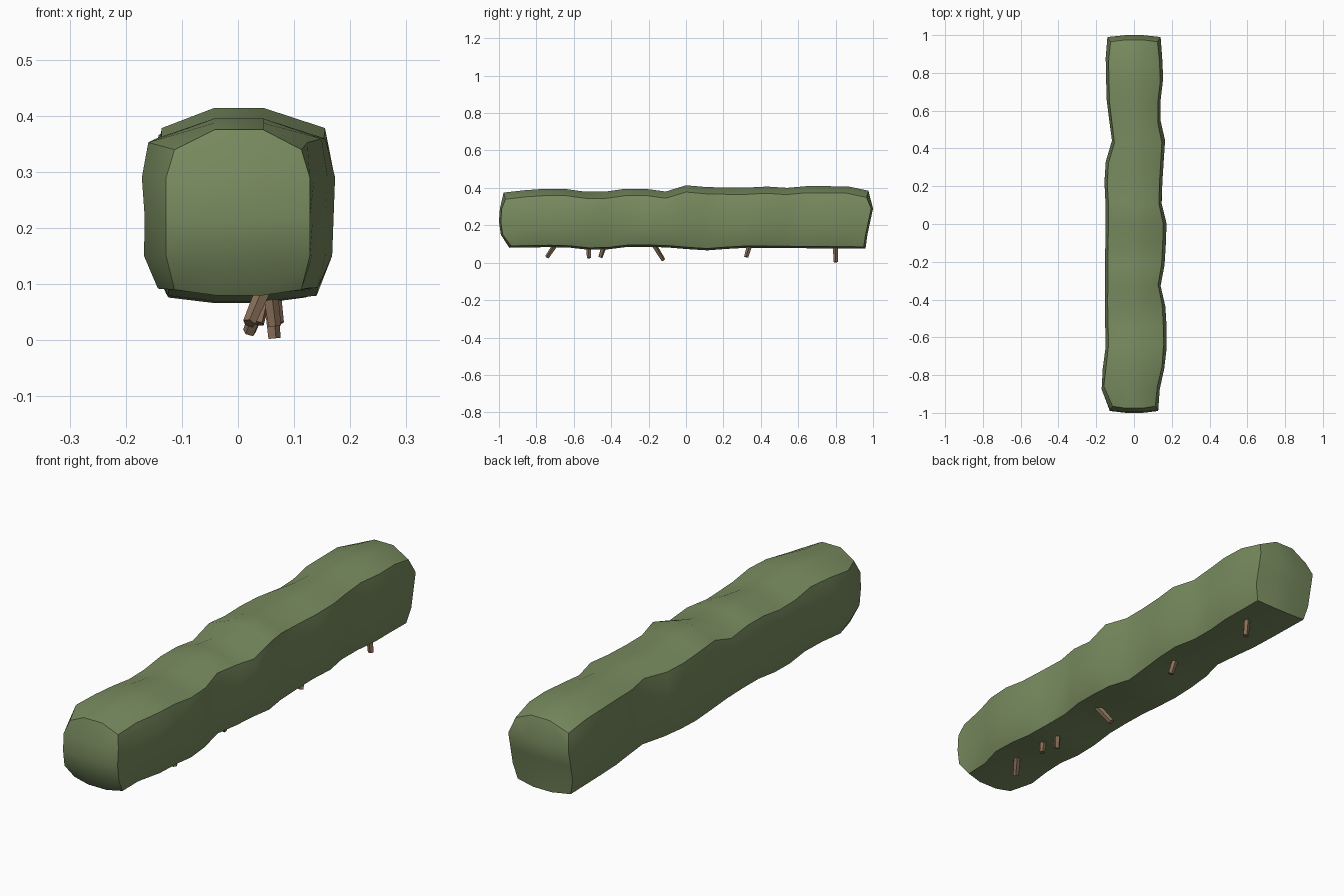
import bpy, bmesh, random
from math import pi
from mathutils import Vector, Matrix

if "Cube" in bpy.data.objects:
    bpy.data.objects.remove(bpy.data.objects["Cube"])

random.seed(4)

def material(name, color):
    m = bpy.data.materials.new(name)
    m.diffuse_color = (*color, 1)
    m.use_nodes = True
    m.node_tree.nodes["Principled BSDF"].inputs["Base Color"].default_value = m.diffuse_color
    return m

green = material("leaf_green", (0.19, 0.26, 0.115))
brown = material("twig_brown", (0.24, 0.155, 0.095))

def lerp(table, y):
    """Piecewise linear outline lookup."""
    if y <= table[0][0]:
        return table[0][1]
    for (a, p), (b, q) in zip(table, table[1:]):
        if y <= b:
            return p + (q - p) * (y - a) / (b - a)
    return table[-1][1]

# Wavy outlines of the hedge along its length
LEFT = [(-.97, -.13), (-.86, -.178), (-.65, -.15), (-.42, -.155), (.1, -.15), (.2, -.158),
        (.33, -.15), (.43, -.115), (.54, -.13), (.65, -.145), (.88, -.15), (.97, -.145)]
RIGHT = [(-.97, .13), (-.82, .14), (-.73, .173), (-.55, .173), (-.42, .165), (-.33, .14),
         (-.2, .165), (.02, .173), (.12, .143), (.22, .15), (.45, .165), (.52, .14),
         (.65, .14), (.76, .155), (.97, .145)]
TOP = [(-.97, .375), (-.8, .395), (-.62, .395), (-.55, .38), (-.43, .38), (-.33, .395),
       (-.2, .395), (-.11, .38), (0, .414), (.08, .405), (.3, .4), (.42, .408),
       (.54, .4), (.64, .41), (.87, .408), (.96, .385)]
BOTTOM = [(-.93, .08), (-.65, .085), (-.55, .069), (-.43, .07), (-.32, .085), (-.14, .085),
          (.1, .065), (.3, .08), (.95, .075)]

NX, NY, NZ = 3, 18, 4
ZS = [.085, .15, .22, .29, .357]           # row heights
SIDE = [.82, .97, .985, 1, .9]             # side bulge per row
FRONT_Y = [-.935, -.98, -.99, -.985, -.965]  # end bulge per row
BACK_Y = [.95, .96, .975, .99, .965]

def point(i, j, k):
    inner = i in (1, 2)
    t = j / NY
    y0, y1 = FRONT_Y[k], BACK_Y[k]
    if inner:
        y0, y1 = y0 - .01, y1 + .01
    y = y0 + (y1 - y0) * t
    end = j in (0, NY)
    # columns across the width
    side = lerp(LEFT, y) if i < 2 else lerp(RIGHT, y)
    x = side * SIDE[k] if not inner else (-.042 if i == 1 else .045)
    if end and not inner:
        x = (-1 if i == 0 else 1) * (.113 if k in (0, 4) else .128)
        if j == NY:
            x *= 1.1
    # rows up the height
    z = ZS[k]
    if k == 0:
        z = lerp(BOTTOM, y) + (0 if inner else .01)
    elif k == NZ:
        z = lerp(TOP, y) - (0 if inner else .036)
    return Vector((x, y, z))

# Hedge body: lattice box with six gridded faces
bm = bmesh.new()
verts = {}
def vert(*key):
    if key not in verts:
        verts[key] = bm.verts.new(point(*key))
    return verts[key]

def patch(nu, nv, key, tag):
    for u in range(nu):
        for v in range(nv):
            f = bm.faces.new([vert(*key(u + a, v + b)) for a, b in ((0, 0), (1, 0), (1, 1), (0, 1))])
            f.material_index = 0
            f.smooth = True
            sides[f] = tag

sides = {}
for n in (0, 1):
    patch(NY, NZ, lambda u, v: (n * NX, u, v), ("x", n))
    patch(NX, NZ, lambda u, v: (u, n * NY, v), ("y", n))
    patch(NX, NY, lambda u, v: (u, v, n * NZ), ("z", n))
bmesh.ops.recalc_face_normals(bm, faces=bm.faces)
# Hard creases only where two box sides meet
for e in bm.edges:
    a, b = e.link_faces
    e.smooth = sides[a] == sides[b]
me = bpy.data.meshes.new("hedge_body")
bm.to_mesh(me)
bm.free()
me.materials.append(green)
bpy.context.collection.objects.link(bpy.data.objects.new("hedge_body", me))

# Twigs poking out underneath: (top point, tip point)
TWIGS = [((.05, -.695, .10), (.020, -.742, .030)),
         ((.055, -.52, .10), (.065, -.518, .025)),
         ((.05, -.435, .10), (.035, -.458, .030)),
         ((.055, -.175, .10), (.020, -.122, .014)),
         ((.06, .342, .10), (.070, .322, .030)),
         ((.055, .80, .10), (.064, .80, .003))]
for n, (a, b) in enumerate(TWIGS):
    a, b = Vector(a), Vector(b)
    d = b - a
    bm = bmesh.new()
    bmesh.ops.create_cone(bm, cap_ends=True, segments=5, radius1=.015, radius2=.012, depth=d.length,
                          matrix=Matrix.Rotation(random.uniform(0, pi), 4, "Z"))
    bm.transform(Matrix.Translation((a + b) / 2) @ d.to_track_quat("Z", "Y").to_matrix().to_4x4())
    me = bpy.data.meshes.new(f"twig_{n + 1}")
    bm.to_mesh(me)
    bm.free()
    me.materials.append(brown)
    bpy.context.collection.objects.link(bpy.data.objects.new(me.name, me))
